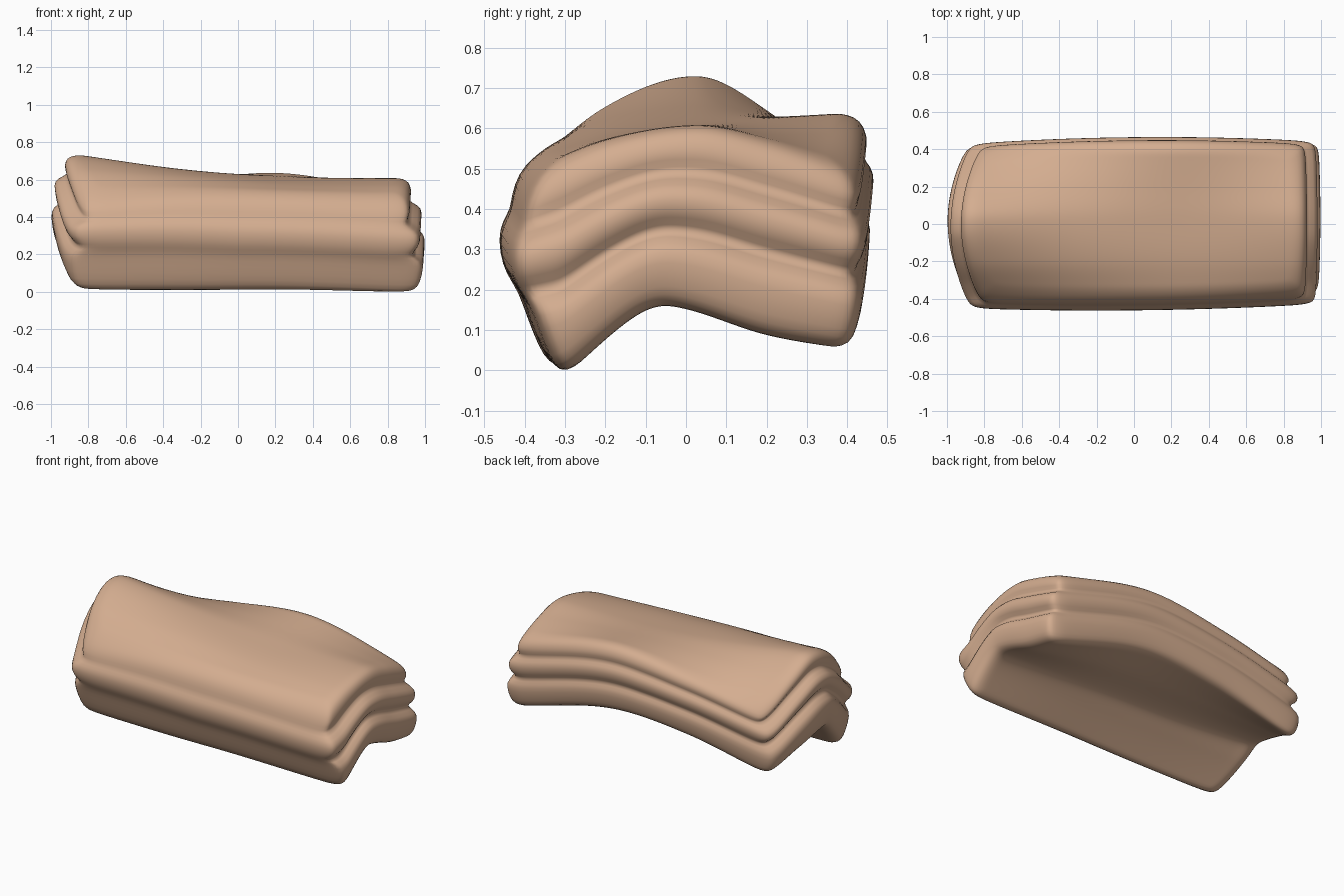
import bpy, bmesh

if "Cube" in bpy.data.objects:
    bpy.data.objects.remove(bpy.data.objects["Cube"])

# Height stations of the draped stack: rows run along x, columns along y
XS = [-0.84, -0.3, 0.25, 0.9]
YS_TOP = [-0.4, -0.2, 0.03, 0.2, 0.4]
TOP = [[.51, .675, .75, .665, .495],
       [.545, .64, .675, .65, .6],
       [.54, .602, .632, .642, .655],
       [.505, .59, .627, .59, .52]]
YS_BOTTOM = [-0.31, -0.13, -0.04, 0.2, 0.4]
BOTTOM = [[.015, .19, .265, .205, .085],
          [.02, .165, .225, .225, .21],
          [.02, .155, .205, .215, .235],
          [-.005, .15, .178, .105, .068]]

# Edge profile from bottom to top: height, inset of ends, back, front
EDGE = [(0, .07, .07, .16), (.03, .035, .04, .125), (.1, .015, .025, .1), (.25, .0, .01, .07),
        (.36, .005, .012, .05), (.42, .075, .035, .03), (.49, .025, .01, .01),
        (.6, .015, .0, .0), (.68, .03, .008, .01), (.74, .1, .035, .03), (.81, .07, .015, .033),
        (.92, .078, .025, .05), (.98, .1, .05, .085), (1, .14, .085, .12)]
NX, NY = 48, 28


def spline(keys, vals, p):
    p = max(keys[0], min(keys[-1], p))
    i = max(k for k in range(len(keys) - 1) if keys[k] <= p)
    n = len(keys) - 1

    def slope(k):
        a, b = max(0, k - 1), min(n, k + 1)
        return (vals[b] - vals[a]) / (keys[b] - keys[a])
    h = keys[i + 1] - keys[i]
    s = (p - keys[i]) / h
    return ((2*s**3 - 3*s*s + 1) * vals[i] + (s**3 - 2*s*s + s) * h * slope(i)
            + (3*s*s - 2*s**3) * vals[i + 1] + (s**3 - s*s) * h * slope(i + 1))


def height(table, ys, x, y):
    return spline(XS, [spline(ys, row, y) for row in table], x)


def point(u, v, level):
    t, end, back, front = level
    left = -1 + end + 0.1 * v * v
    right = 1 - end - 0.01 * v * v
    mid, half = (left + right) / 2, (right - left) / 2
    x = mid + half * u * (1 - 0.012 * v**16)
    y1 = 0.468 - 0.035 * (x - 0.15)**2 - back
    y0 = -0.466 + 0.025 * (x + 0.2)**2 + front
    y = (y0 + y1) / 2 + (y1 - y0) / 2 * v * (1 - 0.03 * u**24)
    lo = height(BOTTOM, YS_BOTTOM, x, y)
    hi = height(TOP, YS_TOP, x, y)
    t += 0.32 * t * (1 - t) * max(0, -x)      # grooves climb toward the left end
    return (x, y, lo + t * (hi - lo))


def border():
    path = [(i, 0) for i in range(NX)] + [(NX, j) for j in range(NY)]
    path += [(NX - i, NY) for i in range(NX)] + [(0, NY - j) for j in range(NY)]
    return path


# Folded cloth: top and underside sheets joined by the grooved edge
bm = bmesh.new()
uv = lambda i, j: (2 * i / NX - 1, 2 * j / NY - 1)
rim = border()


def sheet(level, flip):
    g = {(i, j): bm.verts.new(point(*uv(i, j), level)) for i in range(NX + 1) for j in range(NY + 1)}
    for i in range(NX):
        for j in range(NY):
            q = [g[i, j], g[i + 1, j], g[i + 1, j + 1], g[i, j + 1]]
            bm.faces.new(q[::-1] if flip else q)
    return [g[k] for k in rim]


rings = [sheet(EDGE[0], True)]
for level in EDGE[1:-1]:
    rings.append([bm.verts.new(point(*uv(*k), level)) for k in rim])
rings.append(sheet(EDGE[-1], False))
for a, b in zip(rings, rings[1:]):
    for k in range(len(rim)):
        n = (k + 1) % len(rim)
        bm.faces.new((a[k], a[n], b[n], b[k]))

# Rest the stack on the ground (rounding lifts the rim slightly)
low = min(v.co.z for v in bm.verts)
for v in bm.verts:
    v.co.z -= low + 0.006
for f in bm.faces:
    f.smooth = True
mesh = bpy.data.meshes.new("folded_cloth")
bm.to_mesh(mesh)
bm.free()
cloth = bpy.data.objects.new("folded_cloth", mesh)
bpy.context.collection.objects.link(cloth)
sub = cloth.modifiers.new("soften", 'SUBSURF')
sub.levels = sub.render_levels = 1

mat = bpy.data.materials.new("tan_cloth")
mat.diffuse_color = (0.66, 0.42, 0.28, 1)
mat.use_nodes = True
mat.node_tree.nodes["Principled BSDF"].inputs["Base Color"].default_value = mat.diffuse_color
mesh.materials.append(mat)
